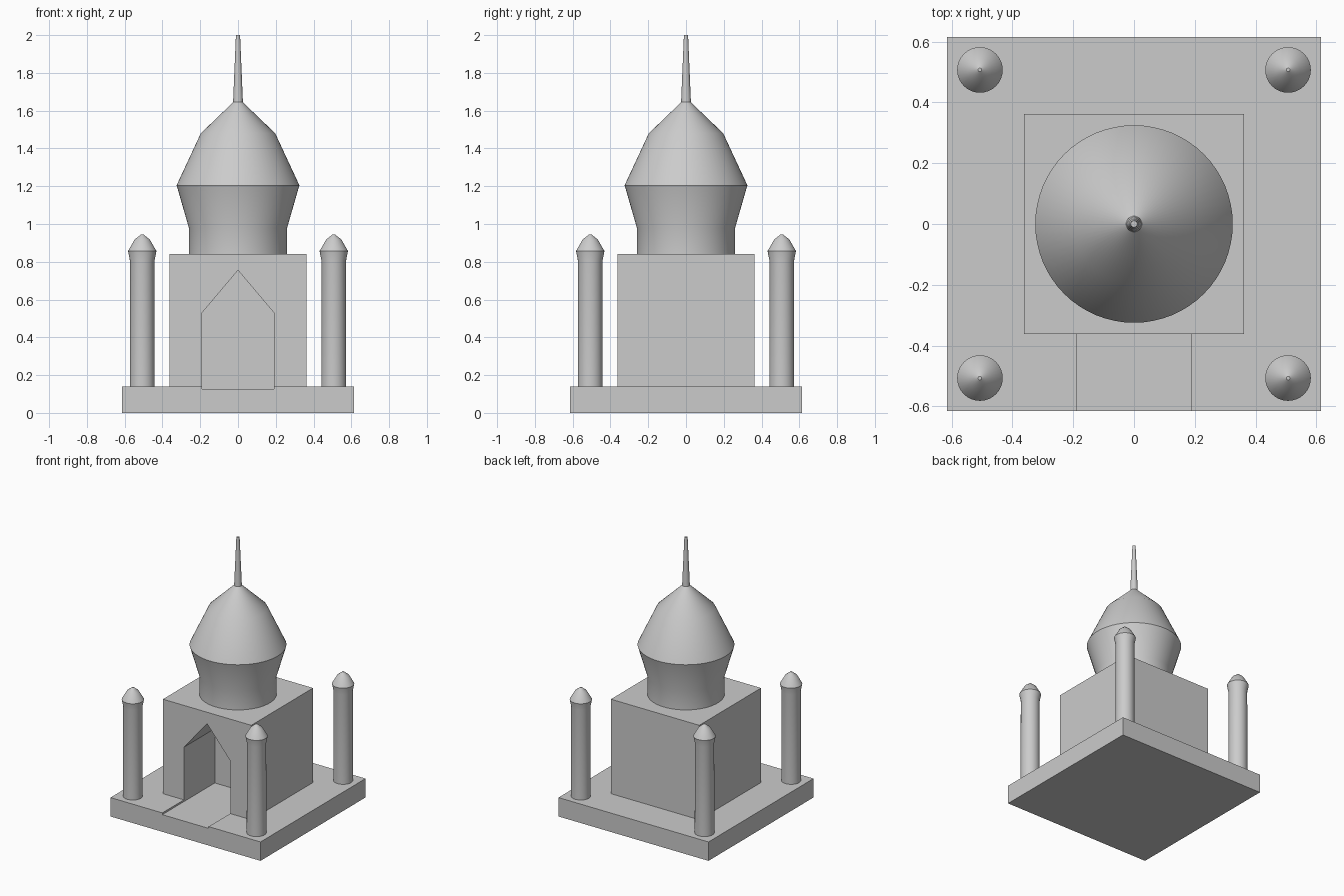
import bpy, bmesh, math

cube = bpy.data.objects.get("Cube")
if cube:
    bpy.data.objects.remove(cube, do_unlink=True)

GREY = (0.6, 0.6, 0.6, 1.0)
stone = bpy.data.materials.new("grey_stone")
stone.use_nodes = True
stone.diffuse_color = GREY
stone.node_tree.nodes["Principled BSDF"].inputs["Base Color"].default_value = GREY


def add_object(name, bm):
    bmesh.ops.recalc_face_normals(bm, faces=bm.faces)
    mesh = bpy.data.meshes.new(name)
    bm.to_mesh(mesh)
    bm.free()
    mesh.materials.append(stone)
    obj = bpy.data.objects.new(name, mesh)
    bpy.context.collection.objects.link(obj)
    return obj


def prism(name, outline, y0, y1):
    """Extrude an (x, z) outline along y."""
    bm = bmesh.new()
    face = bm.faces.new([bm.verts.new((x, y0, z)) for x, z in outline])
    new = bmesh.ops.extrude_face_region(bm, geom=[face])["geom"]
    verts = [v for v in new if isinstance(v, bmesh.types.BMVert)]
    bmesh.ops.translate(bm, verts=verts, vec=(0, y1 - y0, 0))
    return add_object(name, bm)


def block(name, half, z0, z1):
    outline = [(-half, z0), (half, z0), (half, z1), (-half, z1)]
    return prism(name, outline, -half, half)


def lathe(name, profile, sides, x=0, y=0):
    """Revolve an (r, z) profile around z, with capped ends."""
    bm = bmesh.new()
    turns = [2 * math.pi * i / sides for i in range(sides)]
    rings = [[bm.verts.new((r * math.cos(a), r * math.sin(a), z)) for a in turns]
             for r, z in profile]
    for low, high in zip(rings, rings[1:]):
        for i in range(sides):
            j = (i + 1) % sides
            bm.faces.new((low[i], low[j], high[j], high[i]))
    bm.faces.new(rings[0][::-1])
    bm.faces.new(rings[-1])
    obj = add_object(name, bm)
    obj.location = (x, y, 0)
    bpy.ops.object.select_all(action="DESELECT")
    obj.select_set(True)
    bpy.context.view_layer.objects.active = obj
    bpy.ops.object.shade_smooth_by_angle(angle=math.radians(30))
    return obj


# Plinth and hall
plinth = block("plinth", 0.615, 0, 0.14)
hall = block("hall", 0.362, 0.14, 0.84)

# Pointed entrance and its sunken path, cut through both
entrance = prism("entrance_cutter",
                 [(-0.19, 0.127), (0.19, 0.127), (0.19, 0.53), (0, 0.755), (-0.19, 0.53)],
                 -0.8, 0.0)
entrance.hide_render = True
for part in (plinth, hall):
    cut = part.modifiers.new("entrance", "BOOLEAN")
    cut.operation = "DIFFERENCE"
    cut.solver = "EXACT"
    cut.object = entrance
    bpy.context.view_layer.objects.active = part
    bpy.ops.object.modifier_apply(modifier=cut.name)
bpy.data.objects.remove(entrance, do_unlink=True)

# Dome with drum, and the spire on top
lathe("dome", [(0.26, 0.84), (0.26, 0.98), (0.325, 1.205), (0.197, 1.48), (0.02, 1.65)], 64)
lathe("spire", [(0.026, 1.645), (0.011, 2.0)], 32)

# Four corner towers
TOWER = [(0.066, 0.14), (0.065, 0.805), (0.075, 0.857), (0.04, 0.918), (0.006, 0.945)]
for side, x in (("left", 0.507), ("right", -0.507)):
    for end, y in (("front", -0.507), ("back", 0.507)):
        lathe(f"{end}_{side}_tower", TOWER, 32, x, y)
